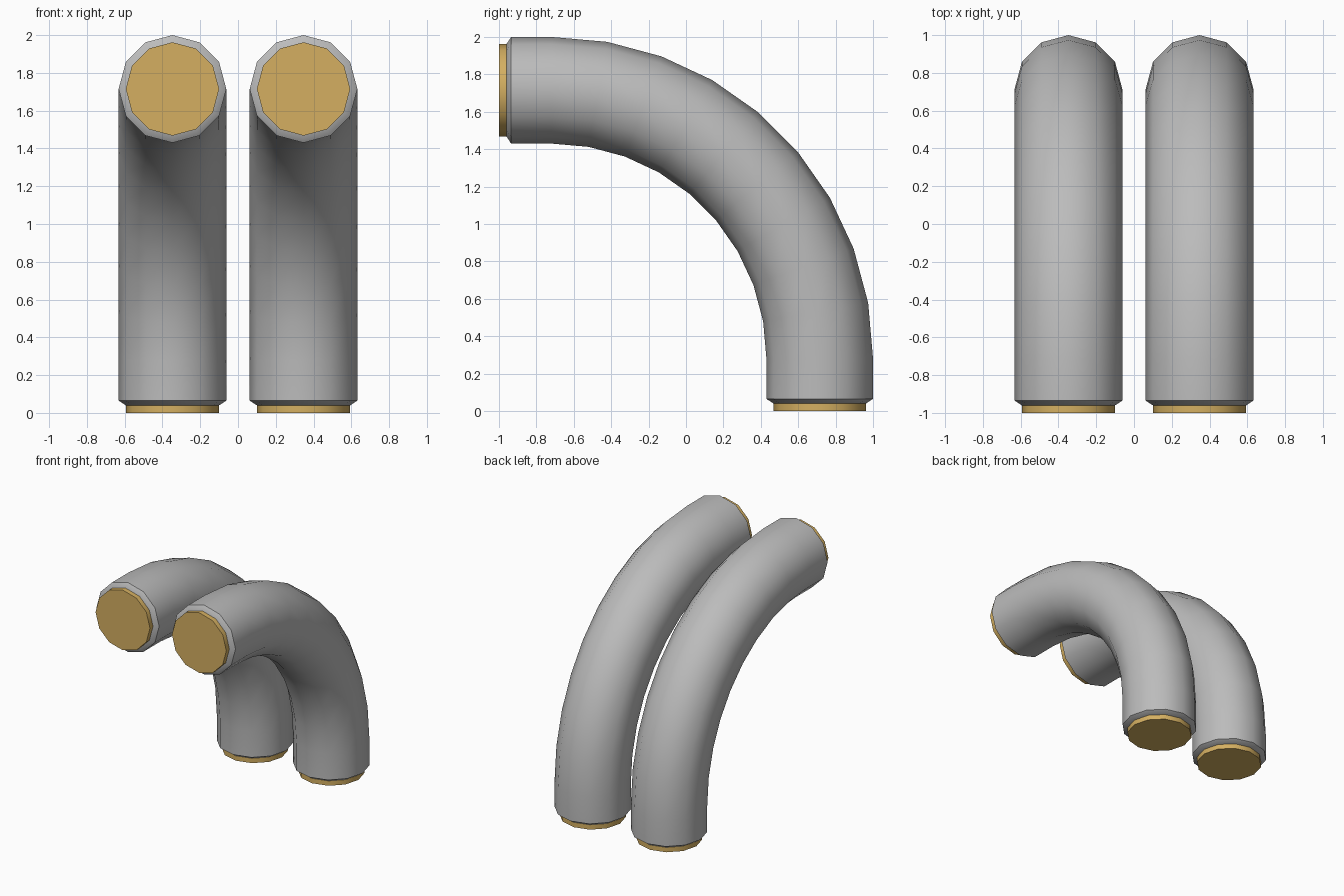
import bpy, bmesh
from math import sin, cos, pi, radians
from mathutils import Vector

default = bpy.data.objects.get("Cube")
if default:
    bpy.data.objects.remove(default, do_unlink=True)

SIDES = 12
TUBE_R, CAP_R = 0.285, 0.247      # tube and end plug radii
BEND_R = 1.435                    # centreline radius of the elbow
BEND_Y, BEND_Z = -0.72, 0.28      # centre of the elbow
SPACING = 0.347                   # half distance between the tubes


def material(name, colour):
    mat = bpy.data.materials.new(name)
    mat.use_nodes = True
    mat.diffuse_color = (*colour, 1)
    mat.node_tree.nodes["Principled BSDF"].inputs["Base Color"].default_value = (*colour, 1)
    return mat


grey = material("grey metal", (0.5, 0.5, 0.5))
brass = material("brass", (0.66, 0.43, 0.12))


def sweep(name, stations, x, mat):
    """Skin 12-sided rings along stations of (y, z, bend angle, radius)."""
    bm = bmesh.new()
    rings = []
    for y, z, angle, radius in stations:
        outward = Vector((0, sin(angle), cos(angle)))
        side = Vector((1, 0, 0))
        centre = Vector((x, y, z))
        rings.append([bm.verts.new(centre + radius * (outward * cos(a) + side * sin(a)))
                      for a in (2 * pi * i / SIDES for i in range(SIDES))])
    for a, b in zip(rings, rings[1:]):
        for i in range(SIDES):
            j = (i + 1) % SIDES
            bm.faces.new((a[i], a[j], b[j], b[i]))
    bm.faces.new(rings[0])
    bm.faces.new(rings[-1])
    bmesh.ops.recalc_face_normals(bm, faces=bm.faces)
    mesh = bpy.data.meshes.new(name)
    bm.to_mesh(mesh)
    bm.free()
    mesh.materials.append(mat)
    obj = bpy.data.objects.new(name, mesh)
    bpy.context.collection.objects.link(obj)
    bpy.ops.object.select_all(action='DESELECT')
    obj.select_set(True)
    bpy.context.view_layer.objects.active = obj
    bpy.ops.object.shade_smooth_by_angle(angle=radians(35))


top_z = BEND_Z + BEND_R
leg_y = BEND_Y + BEND_R
elbow = [(BEND_Y + BEND_R * sin(a), BEND_Z + BEND_R * cos(a), a, TUBE_R)
         for a in (radians(10 * i) for i in range(10))]

for side, x in (("left", SPACING), ("right", -SPACING)):
    # bent tube with chamfered ends
    front_end = [(-0.96, top_z, 0, CAP_R), (-0.935, top_z, 0, TUBE_R)]
    bottom_end = [(leg_y, 0.065, pi / 2, TUBE_R), (leg_y, 0.04, pi / 2, CAP_R)]
    sweep(f"{side}_tube", front_end + elbow + bottom_end, x, grey)

    # brass plugs at both openings
    sweep(f"{side}_front_plug", [(-1, top_z, 0, CAP_R), (-0.95, top_z, 0, CAP_R)], x, brass)
    sweep(f"{side}_bottom_plug", [(leg_y, 0.05, pi / 2, CAP_R), (leg_y, 0, pi / 2, CAP_R)], x, brass)
